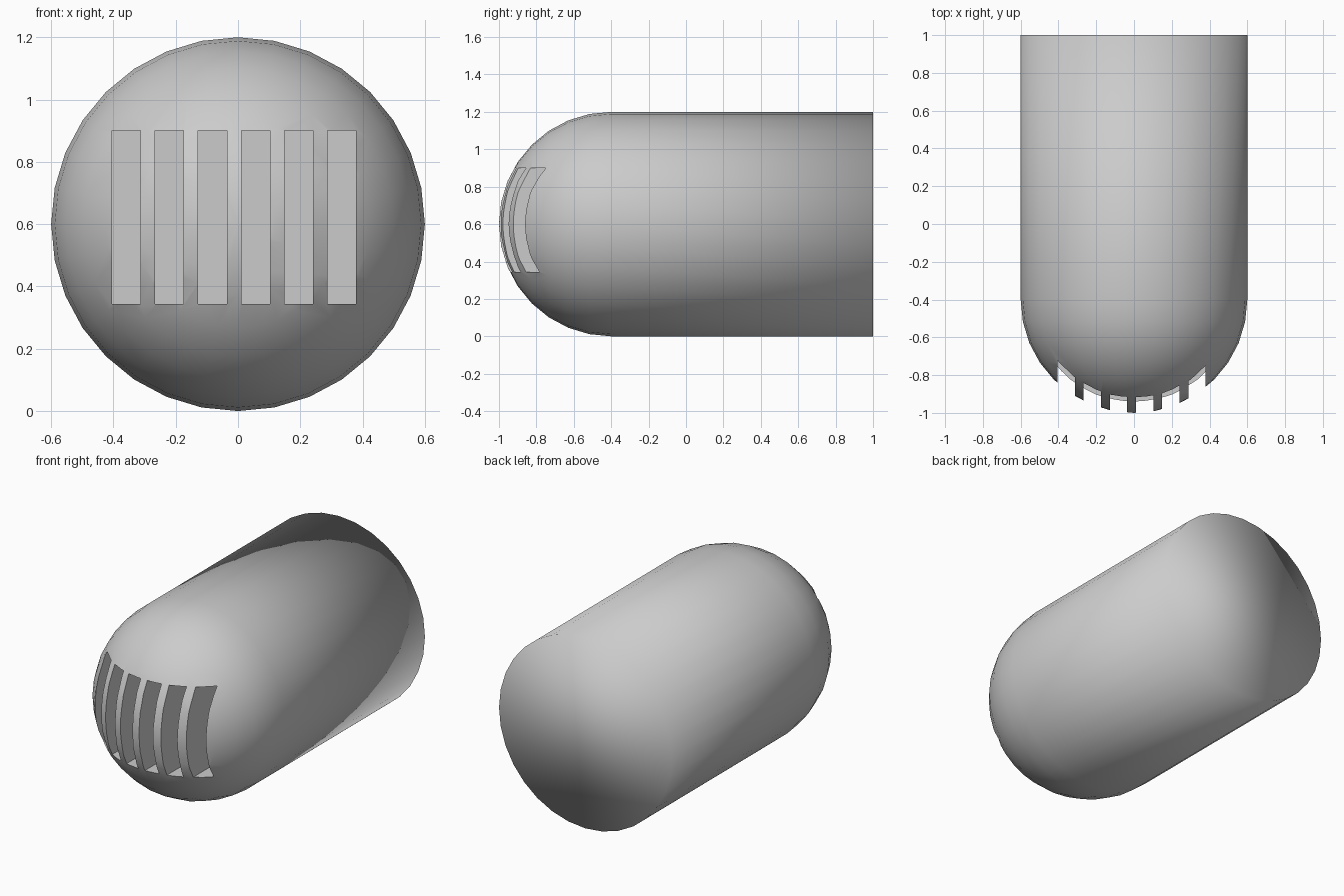
import bpy, bmesh, math

if "Cube" in bpy.data.objects:
    bpy.data.objects.remove(bpy.data.objects["Cube"])

R, CZ = 0.6, 0.6          # body radius and axis height
NOSE_Y, BACK_Y = -0.4, 1.0
SEG, RINGS = 32, 8

# Body: straight tube with a hemispherical nose, lathed around the y axis
bm = bmesh.new()
profile = [(BACK_Y, R)]
for i in range(RINGS):
    a = math.pi / 2 * i / RINGS
    profile.append((NOSE_Y - R * math.sin(a), R * math.cos(a)))
rings = []
for y, r in profile:
    rings.append([bm.verts.new((r * math.cos(2 * math.pi * k / SEG), y,
                                CZ + r * math.sin(2 * math.pi * k / SEG)))
                  for k in range(SEG)])
for a, b in zip(rings, rings[1:]):
    for k in range(SEG):
        n = (k + 1) % SEG
        bm.faces.new((a[k], a[n], b[n], b[k]))
tip = bm.verts.new((0, NOSE_Y - R, CZ))
for k in range(SEG):
    bm.faces.new((rings[-1][k], rings[-1][(k + 1) % SEG], tip))
bm.faces.new(rings[0])
bmesh.ops.recalc_face_normals(bm, faces=bm.faces)
mesh = bpy.data.meshes.new("capsule_body")
bm.to_mesh(mesh)
bm.free()
body = bpy.data.objects.new("capsule_body", mesh)
bpy.context.collection.objects.link(body)

# Cutter: six upright bars for the grille slots
bm = bmesh.new()
Z0, Z1, Y0, Y1, WIDTH = 0.343, 0.90, -1.2, -0.6, 0.092
for i in range(6):
    x = -0.359 + i * 0.1385
    for v in bmesh.ops.create_cube(bm, size=1)["verts"]:
        v.co.x = x + v.co.x * WIDTH
        v.co.y = (Y0 + Y1) / 2 + v.co.y * (Y1 - Y0)
        v.co.z = (Z0 + Z1) / 2 + v.co.z * (Z1 - Z0)
cut_mesh = bpy.data.meshes.new("slot_cutter")
bm.to_mesh(cut_mesh)
bm.free()
cutter = bpy.data.objects.new("slot_cutter", cut_mesh)
bpy.context.collection.objects.link(cutter)
cutter.hide_render = True

# Cut the slots
mod = body.modifiers.new("slots", 'BOOLEAN')
mod.operation = 'DIFFERENCE'
mod.solver = 'EXACT'
mod.object = cutter
bpy.context.view_layer.objects.active = body
body.select_set(True)
bpy.ops.object.modifier_apply(modifier=mod.name)
bpy.data.objects.remove(cutter)

# Smooth shading everywhere, crisp edges only on the slots
bm = bmesh.new()
bm.from_mesh(body.data)
for f in bm.faces:
    f.smooth = True
for e in bm.edges:
    in_nose = all(v.co.y < NOSE_Y for v in e.verts)
    e.smooth = not (in_nose and e.calc_face_angle(0) > math.radians(30))
bm.to_mesh(body.data)
bm.free()
